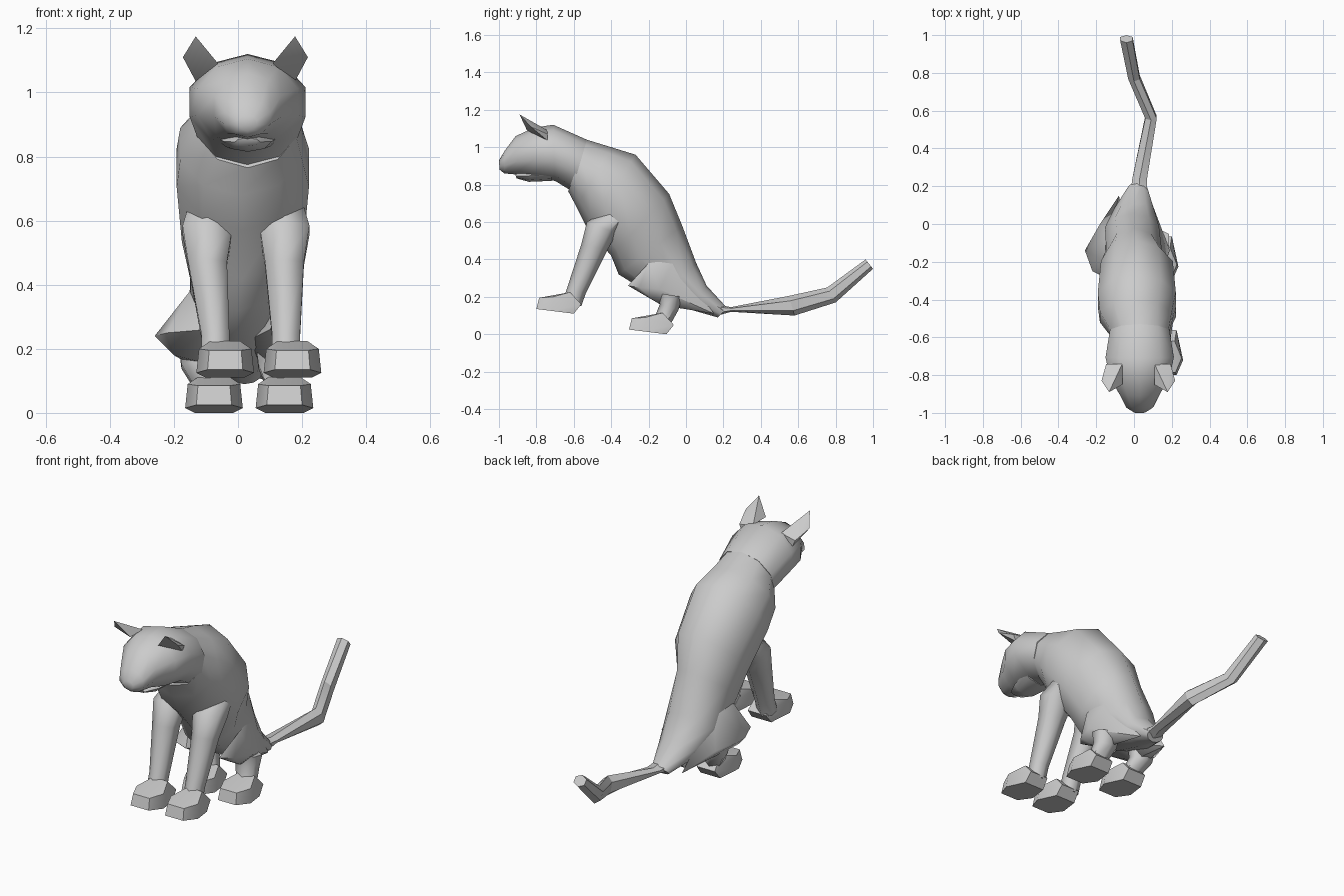
import bpy, bmesh, math
from mathutils import Vector

if "Cube" in bpy.data.objects:
    bpy.data.objects.remove(bpy.data.objects["Cube"])


def finish(name, bm, angle=40):
    bmesh.ops.recalc_face_normals(bm, faces=bm.faces)
    me = bpy.data.meshes.new(name)
    bm.to_mesh(me)
    bm.free()
    ob = bpy.data.objects.new(name, me)
    bpy.context.collection.objects.link(ob)
    bpy.ops.object.select_all(action='DESELECT')
    ob.select_set(True)
    bpy.context.view_layer.objects.active = ob
    bpy.ops.object.shade_smooth_by_angle(angle=math.radians(angle))
    return ob


def loft(name, rings, n=8, angle=45):
    """Rings: (centre x, half width, (y, z) of one edge, (y, z) of the opposite edge)."""
    bm = bmesh.new()
    loops = []
    for cx, hw, a, b in rings:
        a, b = Vector((0, *a)), Vector((0, *b))
        mid, up = (a + b) / 2, (a - b) / 2
        loop = []
        for i in range(n):
            t = 2 * math.pi * i / n
            loop.append(bm.verts.new(mid + up * math.cos(t) + Vector((cx + hw * math.sin(t), 0, 0))))
        loops.append(loop)
    for p, q in zip(loops, loops[1:]):
        for i in range(n):
            j = (i + 1) % n
            bm.faces.new((p[i], p[j], q[j], q[i]))
    bm.faces.new(loops[0])
    bm.faces.new(loops[-1])
    return finish(name, bm, angle)


def hull(name, points, angle=35):
    bm = bmesh.new()
    for p in points:
        bm.verts.new(p)
    bmesh.ops.convex_hull(bm, input=bm.verts)
    loose = [v for v in bm.verts if not v.link_faces]
    bmesh.ops.delete(bm, geom=loose, context='VERTS')
    return finish(name, bm, angle)


def paw(name, x, y, z):
    """Wedge paw; y is the toe end, z the lowest point."""
    pts = []
    for s in (-1, 1):
        pts += [(x + s * w, y + dy, z + dz) for w, dy, dz in (
            (.055, 0, .025), (.09, .08, .015), (.06, .20, 0), (.055, .24, .05),
            (.05, .015, .085), (.082, .09, .09), (.045, .18, .115))]
    return hull(name, pts, 55)


# Torso, from neck to tail root
loft("torso", [
    (.03, .16, (-.53, 1.04), (-.63, .765)),
    (.01, .20, (-.40, 1.0), (-.585, .68)),
    (.015, .217, (-.27, .96), (-.53, .57)),
    (.015, .20, (-.09, .75), (-.40, .42)),
    (.00, .155, (-.02, .58), (-.36, .32)),
    (-.01, .15, (.055, .38), (-.15, .19)),
    (.00, .11, (.11, .26), (.03, .13)),
    (.02, .05, (.22, .14), (.17, .09)),
], 10)

# Head tapering to the muzzle
loft("head", [
    (.03, .165, (-.53, 1.04), (-.61, .765)),
    (.03, .19, (-.71, 1.12), (-.70, .82)),
    (.03, .165, (-.81, 1.105), (-.82, .835)),
    (.03, .11, (-.91, 1.06), (-.895, .853)),
    (.03, .075, (-.97, .98), (-.972, .86)),
    (.03, .03, (-1.0, .93), (-.997, .88)),
], 10, 60)

# Lower jaw
loft("lower_jaw", [
    (.03, .10, (-.72, .90), (-.72, .82)),
    (.03, .075, (-.83, .88), (-.84, .815)),
    (.03, .04, (-.915, .858), (-.905, .833)),
], 8, 60)

# Ears, tipped forward
for side, s in (("left", -1), ("right", 1)):
    c = .023
    hull(side + "_ear", [(c + s * x, y, z) for x, y, z in (
        (.155, -.89, 1.175), (.195, -.83, 1.11), (.085, -.85, 1.09),
        (.155, -.74, 1.035), (.085, -.74, 1.09), (.17, -.74, 1.07))], 20)

# Front legs and paws
for side, top, low, foot in (("left", -.095, -.07, -.04), ("right", .145, .15, .17)):
    loft(side + "_front_leg", [
        (top, .06, (-.30, .62), (-.38, .69)),
        (top, .09, (-.37, .54), (-.53, .60)),
        (top, .07, (-.42, .45), (-.56, .48)),
        (low, .05, (-.535, .22), (-.635, .25)),
        (low, .05, (-.56, .15), (-.66, .17)),
    ], 6, 65)
    paw(side + "_front_paw", foot, -.80, .11)

# Hind legs: thigh, shank and paw
for side, s, out, leg, foot in (("left", -1, .26, -.12, -.075), ("right", 1, .19, .12, .145)):
    hull(side + "_thigh", [
        (s * out, -.14, .24), (s * (out - .04), -.25, .25), (s * .10, -.31, .26),
        (s * (out - .06), -.17, .18), (s * .10, -.13, .155), (s * .08, .15, .11),
        (s * (out - .08), .0, .20), (s * .13, -.06, .40), (s * .15, -.20, .38),
        (s * .02, -.10, .22)], 45)
    loft(side + "_shank", [
        (leg, .075, (-.02, .20), (-.15, .22)),
        (leg, .065, (-.04, .13), (-.14, .16)),
        (foot, .05, (-.09, .04), (-.18, .06)),
    ], 6, 65)
    paw(side + "_hind_paw", foot, -.305, .0)

# Tail, kinked and rising at the tip
loft("tail", [
    (.025, .05, (.17, .16), (.17, .10)),
    (.03, .045, (.24, .145), (.24, .12)),
    (.09, .035, (.55, .205), (.58, .10)),
    (.0, .035, (.755, .25), (.80, .17)),
    (-.04, .038, (.96, .40), (1.0, .35)),
], 6, 25)
